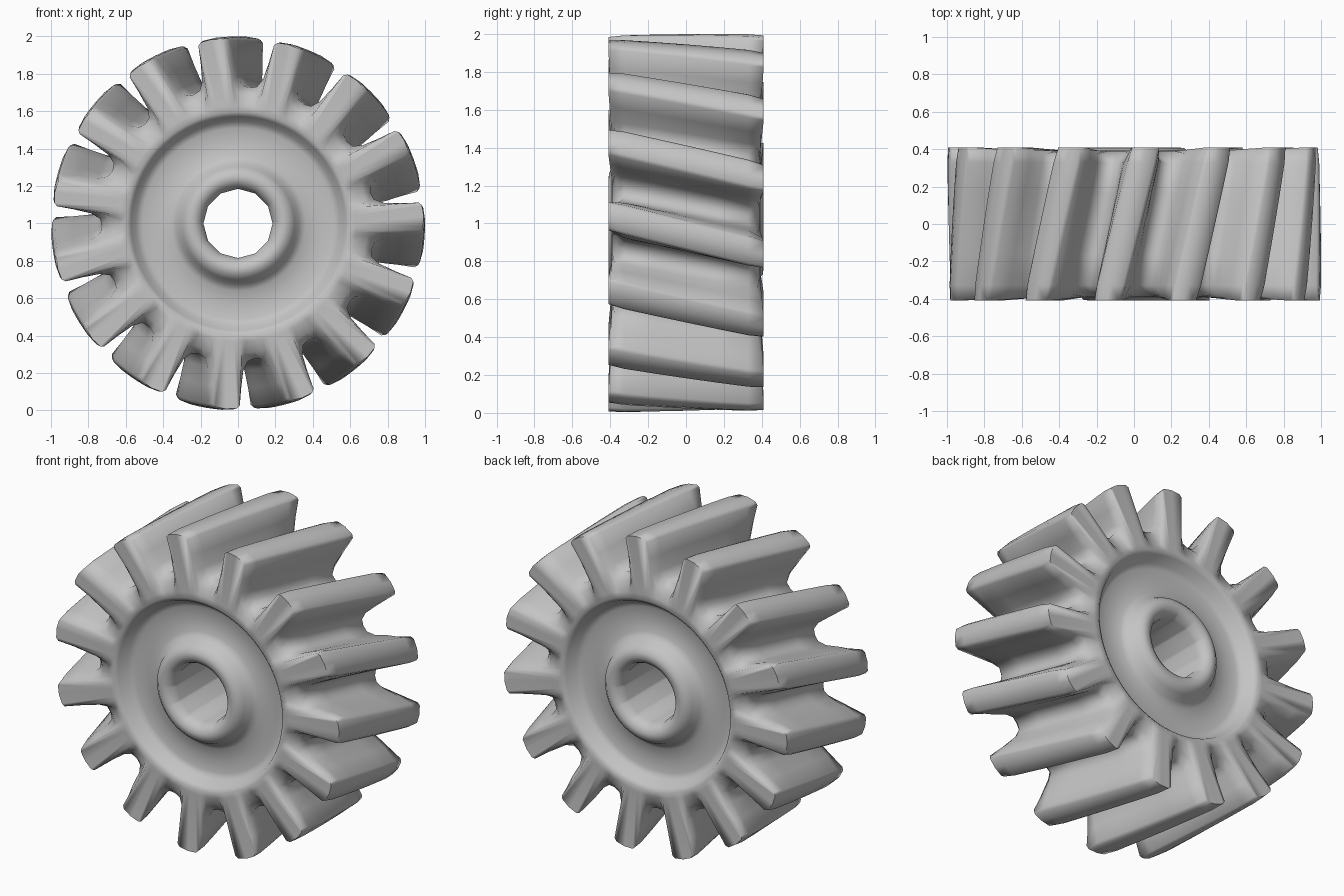
import bpy
import bmesh
from math import sin, cos, pi, radians

cube = bpy.data.objects.get("Cube")
if cube:
    bpy.data.objects.remove(cube, do_unlink=True)

TEETH = 15
TWIST = radians(12)        # turn of the teeth from front to back
PHASE = radians(92.3)      # direction of the first tooth at mid depth
HALF = 0.41                # half depth at the tooth tips
BORE_SIDES = 12

# One tooth flank from the gap to the tip: degrees from tooth centre, radius
FLANK = [(-12, .728), (-9, .738), (-7, .785), (-6, .88), (-4.6, .978), (-3.6, .994)]
TOOTH = FLANK + [(0, 1.0)] + [(-a, r) for a, r in reversed(FLANK[1:])]
COLUMNS = TEETH * len(TOOTH)

# Front face from bore to rim: radius, distance from mid depth
FACE = [(.185, .345), (.20, .39), (.235, .41), (.27, .405), (.302, .375),
        (.325, .325), (.36, .305), (.43, .30), (.51, .30), (.545, .315),
        (.572, .375), (.595, .393), (.63, .39)]


def point(angle, r, y):
    return (r * cos(angle), y, 1 + r * sin(angle))


def face_ring(r, y, bore=False):
    """Plain circle, or the faceted outline of the bore."""
    turn = PHASE - TWIST * y / (2 * HALF) * min(1, max(0, (r - .3) / .3))
    side = 2 * pi / BORE_SIDES
    ring = []
    for i in range(COLUMNS):
        # centre the columns on the teeth
        a = turn + (i - len(TOOTH) / 2) * 2 * pi / COLUMNS
        k = cos(side / 2) / cos(a % side - side / 2) if bore else 1
        ring.append(point(a, r * k, y))
    return ring


def tooth_ring(y, end=False):
    """Outline of all teeth; the end outline is slimmer and slopes to the rim."""
    ring = []
    for t in range(TEETH):
        for deg, r in TOOTH:
            yy = y
            if end:
                deg *= 1 if abs(deg) > 11 else .8 if r < .95 else .93
                yy = y * (1 - .10 * min(1, max(0, (.95 - r) / .2)))
                r -= .04 if r < .77 else .02 if r < .85 else .006
            a = PHASE - TWIST * yy / (2 * HALF) + t * 2 * pi / TEETH + radians(deg)
            ring.append(point(a, r, yy))
    return ring


# Stack the rings from the bore, over the front, along the teeth and back
rings = [face_ring(r, -y, i == 0) for i, (r, y) in enumerate(FACE)]
rings.append(tooth_ring(-HALF, True))
rings += [tooth_ring(HALF * k) for k in (-.8, -.4, 0, .4, .8)]
rings.append(tooth_ring(HALF, True))
rings += [face_ring(r, y, i == 0) for i, (r, y) in reversed(list(enumerate(FACE)))]

verts = [v for ring in rings for v in ring]
faces = []
for j in range(len(rings)):
    a, b = j * COLUMNS, (j + 1) % len(rings) * COLUMNS
    for i in range(COLUMNS):
        n = (i + 1) % COLUMNS
        faces.append((a + i, b + i, b + n, a + n))

mesh = bpy.data.meshes.new("helical_gear")
mesh.from_pydata(verts, [], faces)
gear = bpy.data.objects.new("helical_gear", mesh)
bpy.context.collection.objects.link(gear)

# Consistent outward faces
bm = bmesh.new()
bm.from_mesh(mesh)
bmesh.ops.recalc_face_normals(bm, faces=bm.faces)
bm.to_mesh(mesh)
bm.free()

# Plain grey
grey = bpy.data.materials.new("light_grey")
grey.use_nodes = True
colour = (.55, .55, .55, 1)
grey.diffuse_color = colour
grey.node_tree.nodes["Principled BSDF"].inputs["Base Color"].default_value = colour
mesh.materials.append(grey)

bpy.ops.object.select_all(action='DESELECT')
gear.select_set(True)
bpy.context.view_layer.objects.active = gear
bpy.ops.object.shade_smooth_by_angle(angle=radians(80))
